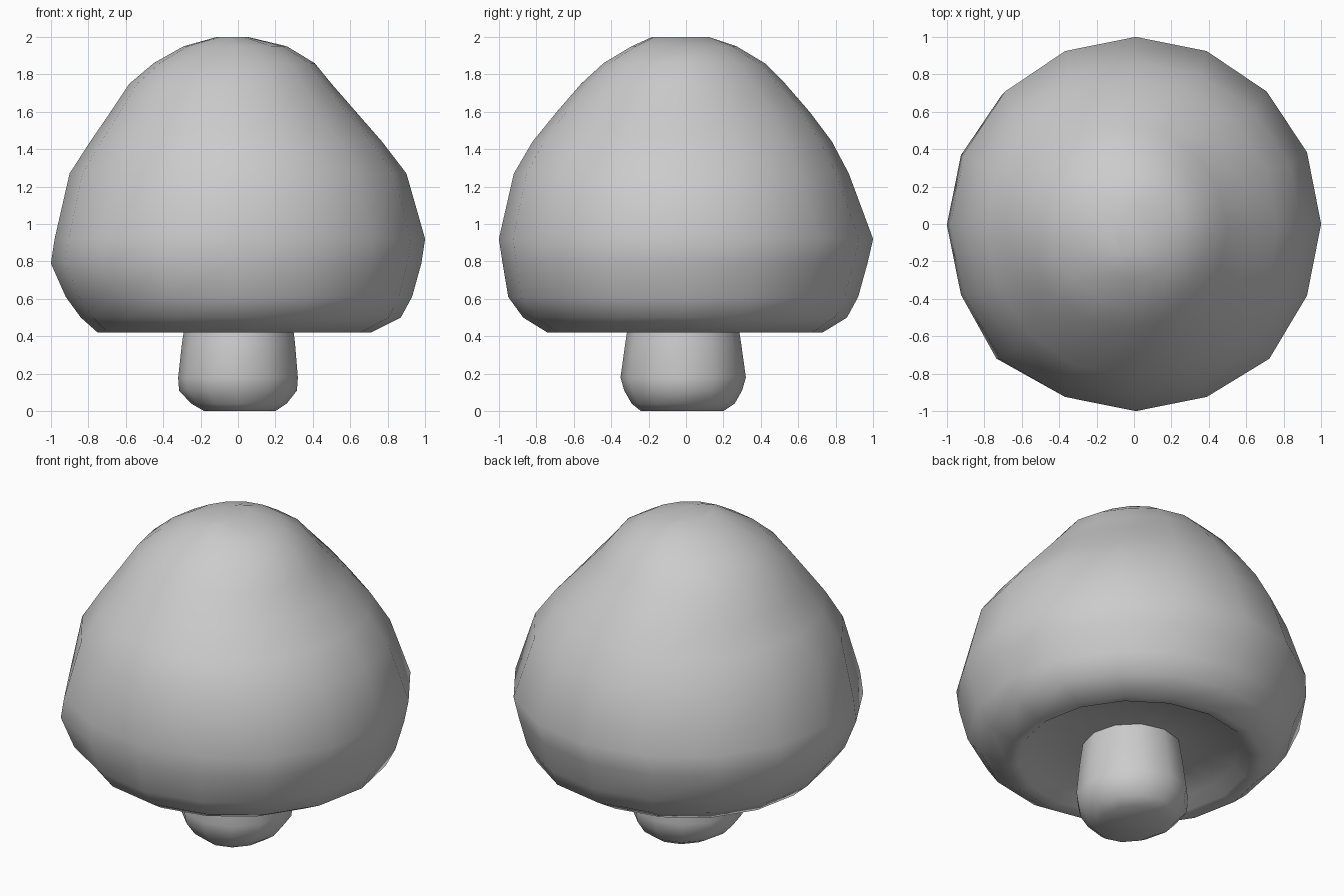
import bpy, bmesh, math
from mathutils import Vector

if "Cube" in bpy.data.objects:
    bpy.data.objects.remove(bpy.data.objects["Cube"])

def loft(name, rings, sides, phase=0.0):
    """Rings are (x_min, x_max, y_min, y_max, z); both ends are capped."""
    bm = bmesh.new()
    loops = []
    for x0, x1, y0, y1, z in rings:
        cx, cy, rx, ry = (x0 + x1) / 2, (y0 + y1) / 2, (x1 - x0) / 2, (y1 - y0) / 2
        angles = [2 * math.pi * i / sides + phase for i in range(sides)]
        loops.append([bm.verts.new((cx + rx * math.cos(a), cy + ry * math.sin(a), z))
                      for a in angles])
    for low, high in zip(loops, loops[1:]):
        for i in range(sides):
            j = (i + 1) % sides
            bm.faces.new((low[i], low[j], high[j], high[i]))
    bm.faces.new(loops[0][::-1])
    bm.faces.new(loops[-1])
    bmesh.ops.recalc_face_normals(bm, faces=bm.faces)
    mesh = bpy.data.meshes.new(name)
    bm.to_mesh(mesh)
    bm.free()
    obj = bpy.data.objects.new(name, mesh)
    bpy.context.collection.objects.link(obj)
    return obj

def smooth(obj, angle):
    bpy.ops.object.select_all(action='DESELECT')
    obj.select_set(True)
    bpy.context.view_layer.objects.active = obj
    bpy.ops.object.shade_smooth_by_angle(angle=math.radians(angle))

# Cap: recessed underside, rolled rim, lopsided dome
cap = loft("mushroom_cap", [
    (-0.27, 0.27, -0.29, 0.26, 0.50),
    (-0.60, 0.60, -0.60, 0.60, 0.48),
    (-0.67, 0.66, -0.67, 0.66, 0.43),
    (-0.75, 0.71, -0.74, 0.73, 0.42),
    (-0.84, 0.87, -0.87, 0.86, 0.50),
    (-0.92, 0.93, -0.95, 0.92, 0.61),
    (-1.00, 0.98, -0.98, 0.97, 0.79),
    (-0.98, 1.00, -1.00, 1.00, 0.92),
    (-0.90, 0.90, -0.92, 0.87, 1.27),
    (-0.79, 0.77, -0.82, 0.78, 1.44),
    (-0.68, 0.63, -0.69, 0.66, 1.60),
    (-0.58, 0.50, -0.56, 0.53, 1.75),
    (-0.45, 0.41, -0.44, 0.42, 1.86),
    (-0.29, 0.26, -0.29, 0.27, 1.95),
    (-0.11, 0.05, -0.18, 0.12, 2.00),
], 16)

# Soft dents in the upper back (positive) and fuller front corners (negative)
middle = Vector((0, 0, 0.9))
for spot, depth in (((0.38, 0.3, 1.72), 0.02), ((-0.55, 0.5, 1.5), 0.02),
                    ((-0.68, -0.72, 0.8), -0.04), ((0.66, -0.74, 0.8), -0.03)):
    for v in cap.data.vertices:
        d = (v.co - Vector(spot)).length
        if d < 0.35:
            push = middle - v.co
            if depth < 0:
                push.z = 0
            v.co += push.normalized() * depth * (1 - d / 0.35)
smooth(cap, 60)

# Stem: slightly bulging foot, narrowing into the cap
stem = loft("mushroom_stem", [
    (-0.18, 0.20, -0.24, 0.20, 0.00),
    (-0.25, 0.26, -0.29, 0.26, 0.04),
    (-0.315, 0.315, -0.33, 0.30, 0.11),
    (-0.32, 0.32, -0.35, 0.32, 0.18),
    (-0.30, 0.305, -0.325, 0.295, 0.36),
    (-0.275, 0.285, -0.30, 0.27, 0.52),
], 12)
smooth(stem, 60)
